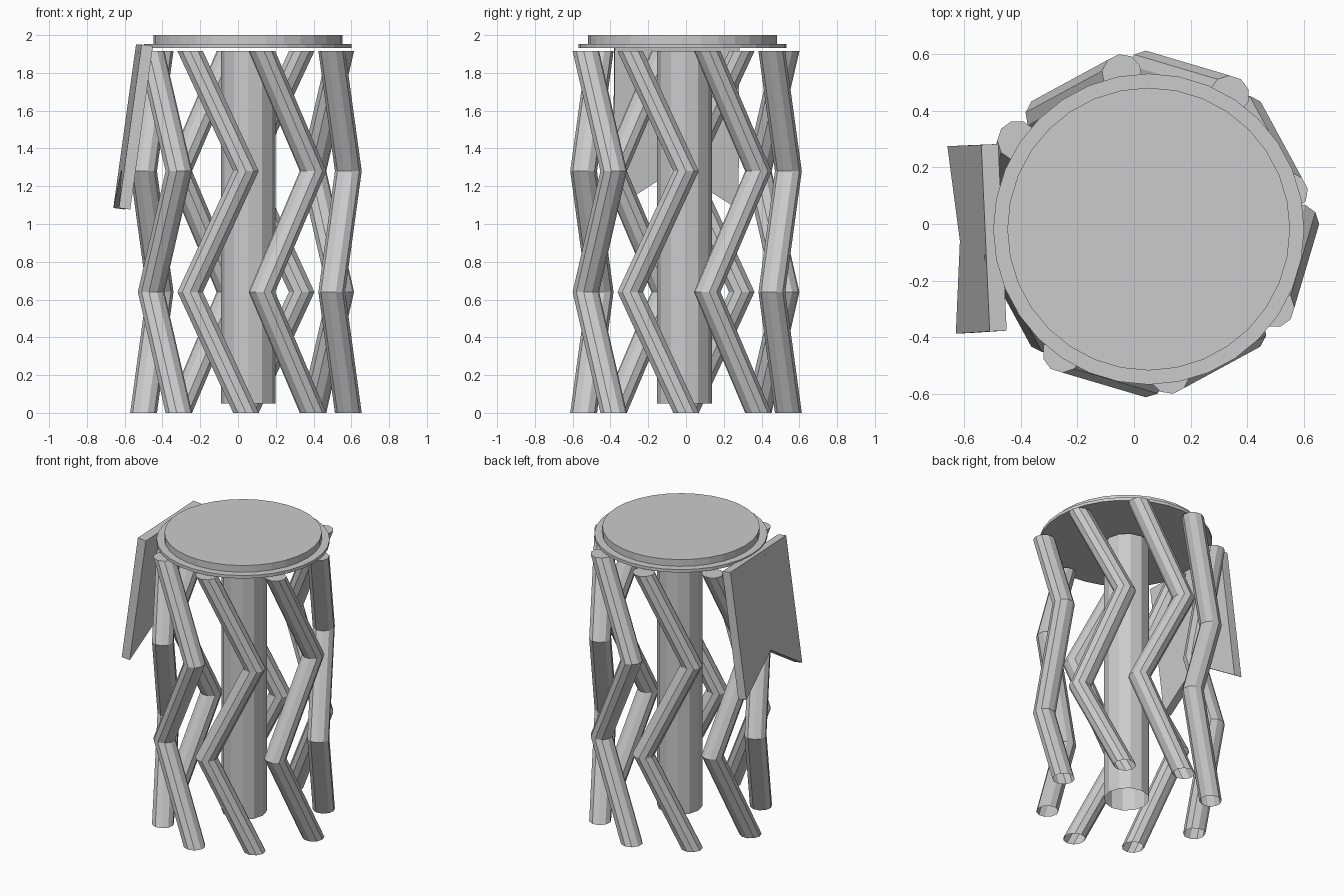
import bpy, bmesh
from math import sin, cos, radians, pi

if "Cube" in bpy.data.objects:
    bpy.data.objects.remove(bpy.data.objects["Cube"])

CX, CY = 0.042, 0.0      # axis of the leg ring


def add_mesh(name, verts, faces):
    bm = bmesh.new()
    vs = [bm.verts.new(v) for v in verts]
    for f in faces:
        bm.faces.new([vs[i] for i in f])
    bmesh.ops.recalc_face_normals(bm, faces=bm.faces)
    me = bpy.data.meshes.new(name)
    bm.to_mesh(me)
    bm.free()
    ob = bpy.data.objects.new(name, me)
    bpy.context.collection.objects.link(ob)
    return ob


def loft(name, centres, radius, sides, spin=0.0, open_bottom=False):
    """Stack horizontal polygon rings at the given centres and cap the ends."""
    verts, faces = [], []
    for x, y, z in centres:
        for i in range(sides):
            a = spin + 2 * pi * i / sides
            verts.append((x + radius * cos(a), y + radius * sin(a), z))
    for k in range(len(centres) - 1):
        for i in range(sides):
            j = (i + 1) % sides
            faces.append((k * sides + i, k * sides + j,
                          (k + 1) * sides + j, (k + 1) * sides + i))
    last = (len(centres) - 1) * sides
    faces.append(tuple(range(last, last + sides)))
    if not open_bottom:
        faces.append(tuple(range(sides)))
    return add_mesh(name, verts, faces)


# Round top: thin wide rim with a thicker slab on it
loft("top_rim", [(0.052, -0.018, 1.932), (0.052, -0.018, 1.953)], 0.55, 32)
loft("top_slab", [(0.052, -0.018, 1.953), (0.052, -0.018, 2.0)], 0.50, 32)

# Central column, open underneath
loft("column", [(0.054, -0.008, 0.05), (0.054, -0.008, 1.917)], 0.145, 12, open_bottom=True)

# Eight zigzag legs around the column, the diagonal ones set slightly inward
RING, SWING = 0.542, radians(-33)
for n in range(8):
    base = n * pi / 4
    inset = -0.028 * (1 if cos(base) > 0 else -1) if n % 2 else 0
    angles = [base, base + SWING, base, base + SWING]
    heights = [0, 0.64, 1.28, 1.915]
    pts = [(CX + inset + RING * cos(a), CY + RING * sin(a), z)
           for a, z in zip(angles, heights)]
    loft(f"zigzag_leg_{n + 1}", pts, 0.071, 10, base, open_bottom=True)

# Hanging swallow-tailed panel, tilted outward at the bottom
outline = [(-0.38, 1.95), (0.28, 1.95), (0.275, 1.085), (-0.06, 1.295), (-0.388, 1.085)]
outer = [(-0.525 - 0.045 * (y + 0.055) - 0.139 * (1.95 - z), y, z) for y, z in outline]
inner = [(x + 0.06, y + 0.003, z - 0.008) for x, y, z in outer]
sides = [(i, (i + 1) % 5, (i + 1) % 5 + 5, i + 5) for i in range(5)]
add_mesh("hanging_panel", outer + inner, sides + [tuple(range(5)), tuple(range(5, 10))])
